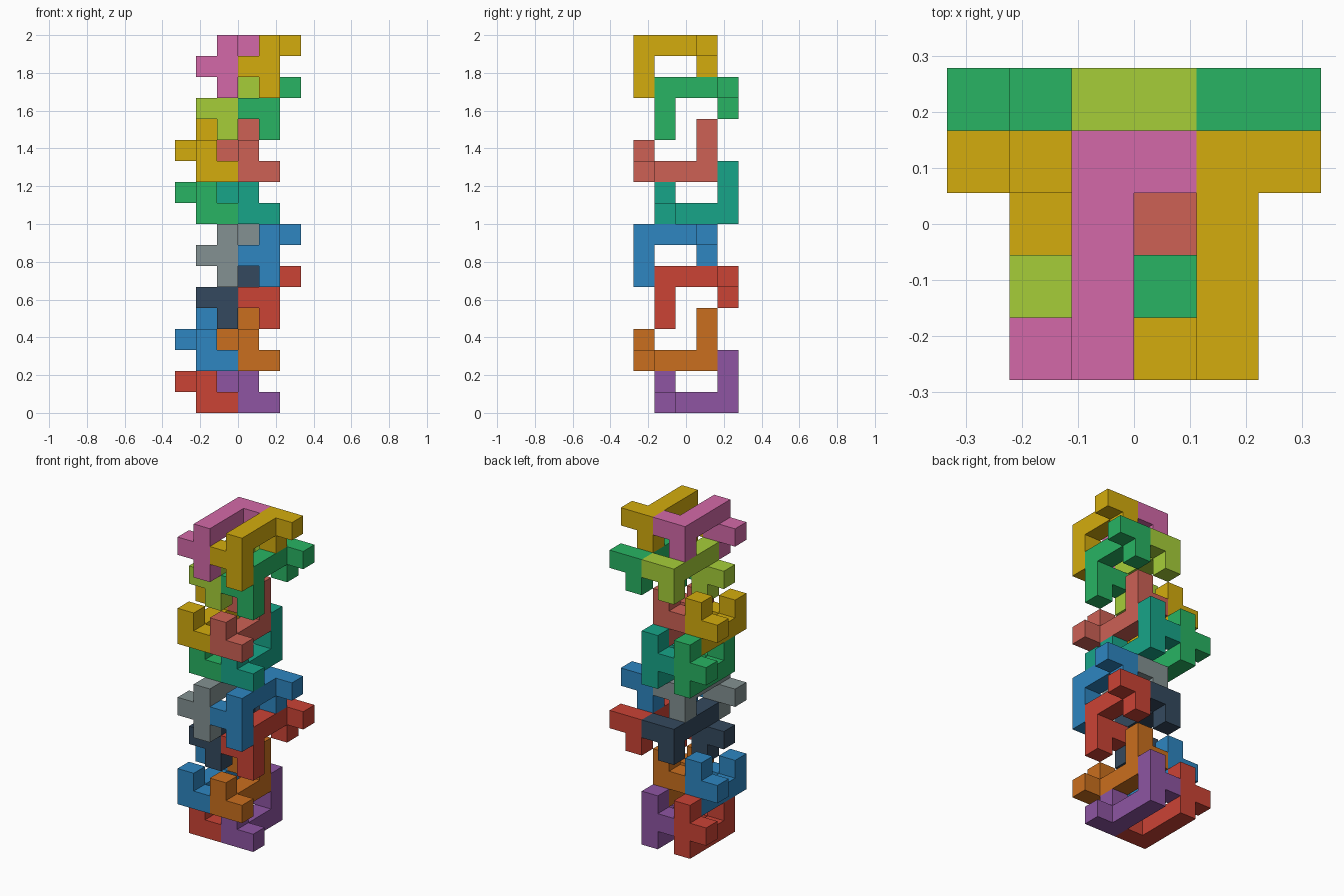
import bpy, bmesh

if "Cube" in bpy.data.objects:
    bpy.data.objects.remove(bpy.data.objects["Cube"])

U = 2 / 18  # size of one cube cell

# Clip piece in cells: long bar, hook at the near end, T-shaped hook at the far end
CLIP = [(0, 0, 0), (0, 1, 0), (0, 2, 0), (0, 3, 0),
        (1, 0, 0), (0, 0, 1),
        (0, 3, 1), (0, 3, 2), (-1, 3, 1)]
# The same clip turned half a turn about x
FLIPPED = [(x, 3 - y, -z) for x, y, z in CLIP]

DIRECTIONS = [(1, 0, 0), (-1, 0, 0), (0, 1, 0), (0, -1, 0), (0, 0, 1), (0, 0, -1)]


def srgb(hex_code):
    rgb = [int(hex_code[i:i + 2], 16) / 255 for i in (0, 2, 4)]
    return [c / 12.92 if c < 0.04045 else ((c + 0.055) / 1.055) ** 2.4 for c in rgb] + [1]


def build_piece(name, cells, offset, colour):
    """Join cubes into one shell: a face only where a cell has no neighbour."""
    ox, oy, oz = offset
    cells = {(x + ox, y + oy, z + oz) for x, y, z in cells}
    bm = bmesh.new()
    for cell in cells:
        for d in DIRECTIONS:
            if tuple(c + s for c, s in zip(cell, d)) in cells:
                continue
            axis = next(i for i in range(3) if d[i])
            a, b = (axis + 1) % 3, (axis + 2) % 3
            corners = [(0, 0), (1, 0), (1, 1), (0, 1)]
            if d[axis] < 0:
                corners.reverse()
            verts = []
            for s, t in corners:
                p = list(cell)
                p[axis] += max(d[axis], 0)
                p[a] += s
                p[b] += t
                verts.append(bm.verts.new(((p[0] - 3) * U, (p[1] - 2.5) * U, p[2] * U)))
            bm.faces.new(verts)
    bmesh.ops.remove_doubles(bm, verts=bm.verts[:], dist=1e-4)
    bmesh.ops.dissolve_limit(bm, angle_limit=0.01, verts=bm.verts[:], edges=bm.edges[:])
    mesh = bpy.data.meshes.new(name)
    bm.to_mesh(mesh)
    bm.free()
    mat = bpy.data.materials.new(name + "_colour")
    mat.diffuse_color = srgb(colour)
    mat.use_nodes = True
    mat.node_tree.nodes["Principled BSDF"].inputs["Base Color"].default_value = mat.diffuse_color
    mesh.materials.append(mat)
    bpy.context.collection.objects.link(bpy.data.objects.new(name, mesh))


# Layers of one half: name, shape, y and z cell, x cell of the (left, right) pieces
LAYERS = [("base_clip", CLIP, 1, 0, (1, 3)),
          ("lower_clip", CLIP, 0, 2, (1, 3)),
          ("upper_clip", FLIPPED, 1, 6, (2, 4)),
          ("top_clip", FLIPPED, 0, 8, (2, 4))]

# Left and right colours per layer, for the bottom and top halves
COLOURS = [[("cb4335", "8e55a2"), ("2e86c1", "ca6f1e"), ("34495e", "cb4335"), ("839192", "2e86c1")],
           [("28b463", "17a589"), ("d4ac0d", "cd6155"), ("a6ce39", "28b463"), ("d369a8", "d4ac0d")]]

# The lower stack of eight clips is repeated on top of itself
for half, half_name in enumerate(("bottom", "top")):
    for (name, shape, y, z, columns), pair in zip(LAYERS, COLOURS[half]):
        for side, x, colour in zip(("left", "right"), columns, pair):
            build_piece(f"{half_name}_half_{name}_{side}", shape, (x, y, z + 9 * half), colour)
